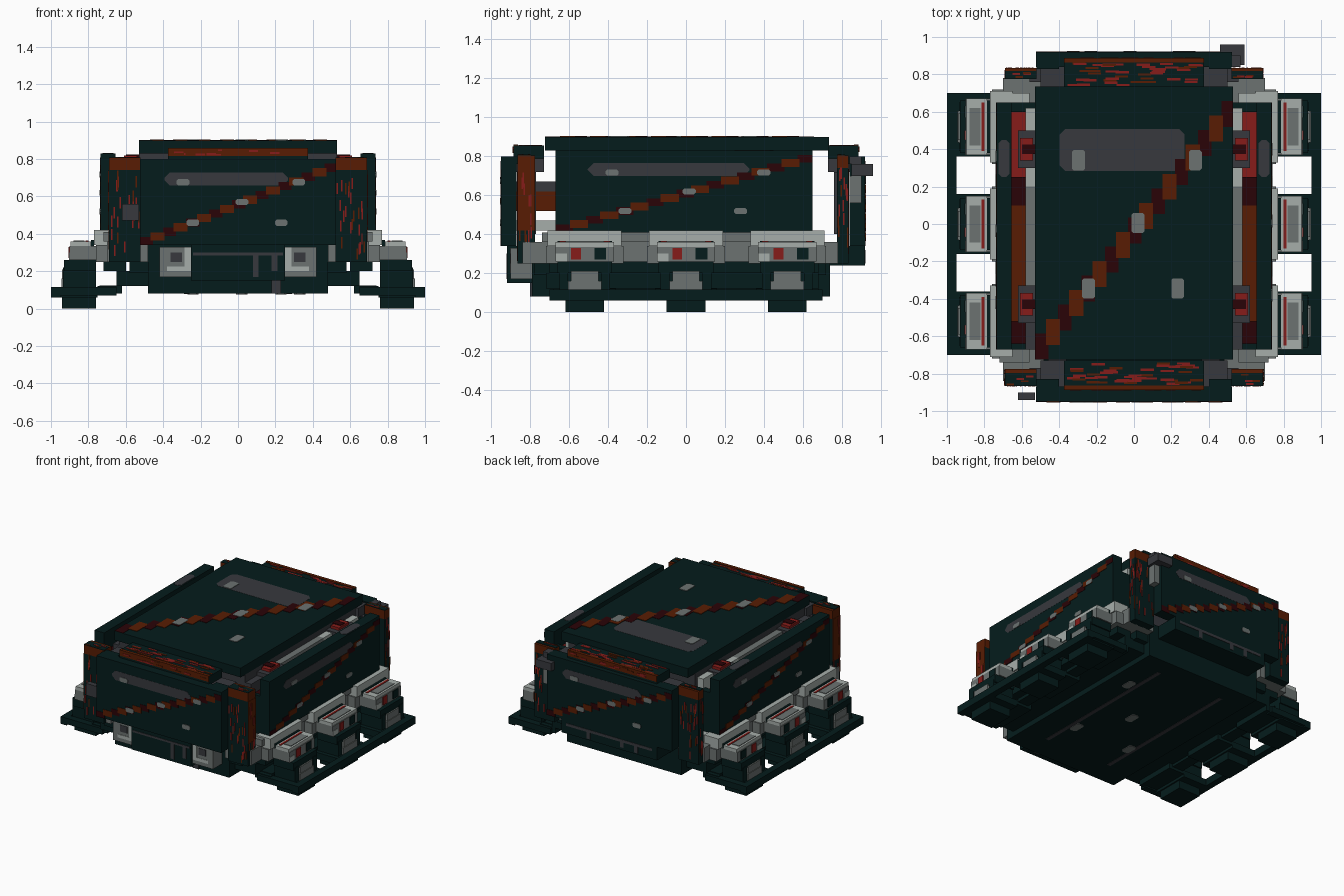
import bpy, bmesh, random
from mathutils import Matrix, Vector

if "Cube" in bpy.data.objects:
    bpy.data.objects.remove(bpy.data.objects["Cube"])

random.seed(4)
COLORS = {
    "dark teal": (0.0015, 0.0115, 0.0115), "dark grey": (0.038, 0.040, 0.047),
    "mid grey": (0.15, 0.17, 0.165), "light grey": (0.38, 0.42, 0.40),
    "rust": (0.098, 0.012, 0.001), "dark red": (0.023, 0.001, 0.002),
    "red": (0.24, 0.012, 0.010),
}
MATS = []
for n, c in COLORS.items():
    m = bpy.data.materials.new(n)
    m.diffuse_color = (*c, 1)
    m.use_nodes = True
    m.node_tree.nodes["Principled BSDF"].inputs["Base Color"].default_value = m.diffuse_color
    MATS.append(m)
TEAL, DARK, MID, LIGHT, RUST, DRED, RED = range(7)


def prism(bm, mat, lo, hi, cut=0):
    """Box from corner to corner, with its upright corners cut if asked."""
    (x0, y0, z0), (x1, y1, z1) = lo, hi
    c = cut
    if c:
        ring = [(x0 + c, y0), (x1 - c, y0), (x1, y0 + c), (x1, y1 - c),
                (x1 - c, y1), (x0 + c, y1), (x0, y1 - c), (x0, y0 + c)]
    else:
        ring = [(x0, y0), (x1, y0), (x1, y1), (x0, y1)]
    a = [bm.verts.new((x, y, z0)) for x, y in ring]
    b = [bm.verts.new((x, y, z1)) for x, y in ring]
    faces = [bm.faces.new(a[::-1]), bm.faces.new(b)]
    n = len(ring)
    for i in range(n):
        faces.append(bm.faces.new((a[i], a[(i + 1) % n], b[(i + 1) % n], b[i])))
    for f in faces:
        f.material_index = mat


def part(name, boxes, matrix=None, mirror=False):
    """One object made of boxes (material, low corner, high corner, cut)."""
    bm = bmesh.new()
    for b in boxes:
        prism(bm, *b)
    me = bpy.data.meshes.new(name)
    bm.to_mesh(me)
    bm.free()
    for m in MATS:
        me.materials.append(m)
    ob = bpy.data.objects.new(name, me)
    bpy.context.collection.objects.link(ob)
    if matrix:
        ob.matrix_world = matrix
    if mirror:
        mod = ob.modifiers.new("mirror", "MIRROR")
        mod.use_axis[0] = True
    return ob


def frame(o, u, v):
    u, v = Vector(u), Vector(v)
    m = Matrix((u, v, u.cross(v))).transposed().to_4x4()
    m.translation = o
    return m


def panel(name, o, u, v, w, h, thick):
    """Armour panel, outer face centred on o, with its painted markings."""
    t = 0.0012
    boxes = [(TEAL, (-w / 2, -h / 2, -thick), (w / 2, h / 2, 0)),
             (DARK, (-.375 * w, .19 * h, 0), (.255 * w, .345 * h, t), .03)]
    n = 17
    for i in range(n):                       # stepped diagonal stripe
        x = (-.5 + i / n) * w
        y = (-.5 + i * .905 / n) * h
        rust = i % 2
        boxes.append((RUST if rust else DRED, (x - (.004 if rust else 0), y, 0),
                      (min(x + w / n * 1.15, w / 2), y + h * .095, t * (3 if rust else 2))))
    for x, y in ((-.23, -.24), (.02, .0), (.31, .23), (-.28, .23), (.22, -.24)):
        boxes.append((MID, (x * w - .034, y * h - .037 * h, 0),
                      (x * w + .034, y * h + .037 * h, t * 4), .009))
    part(name, boxes, frame(o, u, v))


def streaks(name, o, u, v, w, h, count, slim, tall):
    """Scratches scattered over a face."""
    boxes = []
    for i in range(count):
        x, y = random.uniform(-w / 2, w / 2 - slim), random.uniform(-h / 2, h / 2 - tall)
        boxes.append((RED if i % 3 else RUST, (x, y, 0), (x + slim, y + tall, .003)))
    part(name, boxes, frame(o, u, v))


# Armour panels: lid, front, back and both sides
X, Y, Z = (1, 0, 0), (0, 1, 0), (0, 0, 1)
NX, NY = (-1, 0, 0), (0, -1, 0)
panel("lid", (0, .005, .90), X, Y, 1.06, 1.46, .07)
panel("front_panel", (0, -.95, .57), X, Z, 1.05, .46, .08)
panel("back_panel", (0, .92, .57), NX, Z, 1.05, .46, .08)
panel("right_panel", (.735, -.01, .62), Y, Z, 1.32, .42, .08)
panel("left_panel", (-.735, -.01, .62), NY, Z, 1.32, .42, .08)
part("side_panel_top_patch", [(DARK, (.665, .25, .83), (.725, .45, .832), .02)], mirror=True)

# Inner hull with grey shoulders, clamps and rusty side lining
part("inner_hull", [(DARK, (-.53, -.67, .25), (.53, .65, .83)),
                    (MID, (-.58, -.52, .42), (.58, .20, .79)),
                    (LIGHT, (-.58, .20, .42), (.58, .62, .79)),
                    (DARK, (-.58, -.67, .42), (.58, -.52, .77))])
part("side_lining", [(RUST, (.58, -.52, .40), (.655, .10, .70)),
                     (DRED, (.58, .10, .40), (.655, .25, .70)),
                     (RED, (.58, .25, .40), (.655, .60, .69)),
                     (TEAL, (.53, .60, .40), (.655, .65, .72)),
                     (DRED, (.58, -.64, .40), (.655, -.52, .69)),
                     (TEAL, (.58, -.67, .40), (.655, -.64, .70))], mirror=True)
for y in (-.43, .40):
    part("clamp", [(DARK, (.53, y - .10, .74), (.62, y + .10, .80)),
                   (RED, (.54, y - .06, .80), (.61, y + .06, .82)),
                   (DRED, (.53, y - .025, .80), (.60, y + .025, .825))], mirror=True)
# Struts between the hull and the front panel
part("front_strut", [(LIGHT, (.36, -.88, .42), (.46, -.67, .47)),
                     (RUST, (.36, -.88, .52), (.46, -.67, .62)),
                     (DARK, (.36, -.88, .62), (.46, -.67, .67))], mirror=True)

for s, tag in ((-1, "front"), (1, "back")):
    # Planks joining the lid with the end panels
    y0, y1 = sorted((s * .73, s * .885))
    part(tag + "_plank", [(TEAL, (-.375, y0, .79), (.375, y1, .855)),
                          (RUST, (-.375, s * .875 - .012, .815), (.375, s * .875 + .012, .86)),
                          (DARK, (-.50, y0, .72), (.50, y1, .79))])
    streaks(tag + "_plank_scratches", (0, s * .80, .855), X, Y, .74, .13, 42, .07, .012)
    streaks(tag + "_plank_edge_scratches", (0, s * .887, .835), (-s, 0, 0), Z,
            .74, .035, 14, .05, .010)

    # Corner posts with rust caps
    end = .865 if s < 0 else .835
    y0, y1 = sorted((s * .775, s * end))
    e0, e1 = sorted((s * (end - .018), s * .775)) if s < 0 else (.775, end - .018)
    if s < 0:
        e0, e1 = -end, -.797
    boxes = [(TEAL, (.52, y0, .25), (.69, y1, .74)),
             (RUST, (.52, y0, .74), (.69, y1, .805)),
             (TEAL, (.52, e0, .805), (.69, e1, .809)),
             (DARK, (.50, s * .80 - .04, .40), (.56, s * .80 + .03, .72)),
             (TEAL, (.40, s * .86 - .03, .76), (.52, s * .86 + .03, .80))]
    if s < 0:
        boxes.append((RUST, (.69, y0, .42), (.692, y1, .74)))
    part(tag + "_corner_post", boxes, mirror=True)
    for sx in (-1, 1):
        streaks(tag + "_post_scratches", (sx * .605, s * end, .50),
                (-s, 0, 0), Z, .16, .48, 24, .008, .06)
        streaks(tag + "_post_side_scratches", (sx * .692, (y0 + y1) / 2, .53),
                (0, sx, 0), Z, y1 - y0, .44, 14, .008, .06)
        streaks(tag + "_post_top_scratches", (sx * .605, (e0 + e1) / 2, .809),
                X, Y, .16, e1 - e0, 4, .04, .010)

# Small latches on the outside of the end panels
part("back_latch", [(DARK, (.46, .85, .70), (.59, .96, .76)),
                    (MID, (.52, .84, .56), (.57, .90, .70)),
                    (DARK, (.52, .84, .76), (.57, .90, .80))])
part("front_latch", [(DARK, (-.62, -.94, .47), (-.53, -.90, .56))])

# Chassis tub, stepped sills and bumpers
part("chassis", [(TEAL, (-.48, -.79, .08), (.48, .74, .34)),
                 (TEAL, (-.65, -.72, .12), (.65, .68, .20)),
                 (TEAL, (-.58, -.78, .19), (.58, .72, .26)),
                 (DARK, (-.29, -.6, .078), (-.26, .6, .08)),
                 (DARK, (.26, -.6, .078), (.29, .6, .08))])
part("belly_dots", [(MID, (x - .03, y - .05, .076), (x + .03, y + .05, .08), .012)
                    for x, y in ((.33, .34), (.02, 0), (-.24, -.34), (.23, -.34))])
part("front_bumper", [(TEAL, (-.25, -.92, .15), (.25, -.78, .34)),
                      (DARK, (-.24, -.923, .285), (.24, -.92, .30)),
                      (DARK, (.08, -.923, .17), (.11, -.92, .285)),
                      (DARK, (.18, -.923, .20), (.21, -.92, .285)),
                      (DARK, (.18, -.80, .08), (.23, -.79, .15))])
part("back_bumper", [(TEAL, (-.40, .72, .24), (.40, .92, .34)),
                     (DARK, (-.36, .92, .30), (.36, .923, .32)),
                     (DARK, (-.24, .92, .25), (-.21, .923, .30)),
                     (DARK, (-.12, .92, .26), (-.09, .923, .30)),
                     (DARK, (.16, .92, .25), (.19, .923, .30))])
part("front_lamp", [(MID, (.25, -.90, .17), (.42, -.78, .33)),
                    (LIGHT, (.25, -.903, .20), (.285, -.90, .33)),
                    (LIGHT, (.285, -.903, .20), (.38, -.90, .225)),
                    (DARK, (.30, -.903, .25), (.36, -.90, .30))], mirror=True)

# Grey deck around the hull
part("deck", [(MID, (.48, -.84, .25), (.70, .78, .36)),
              (MID, (.56, -.74, .36), (.72, .70, .41)),
              (LIGHT, (.56, .60, .41), (.74, .70, .414)),
              (TEAL, (.60, -.70, .20), (.72, .68, .26))], mirror=True)

# Three suspension pods on each side
for y in (-.52, 0, .52):
    part("pod", [
        (MID, (.65, y - .20, .25), (.76, y + .20, .34)),
        (LIGHT, (.65, y - .19, .34), (.77, y + .19, .42)),
        (TEAL, (.77, y - .14, .32), (.785, y + .14, .366)),
        (MID, (.75, y - .15, .26), (.90, y + .15, .335)),
        (LIGHT, (.785, y - .15, .335), (.895, y + .15, .36)),
        (MID, (.82, y - .10, .36), (.88, y + .10, .364)),
        (LIGHT, (.90, y - .15, .26), (.903, y - .09, .30)),
        (RED, (.90, y - .07, .27), (.906, y - .02, .33)),
        (TEAL, (.90, y + .05, .27), (.906, y + .11, .33)),
        (RED, (.80, y - .13, .36), (.815, y + .13, .364))], mirror=True)
    part("leg", [
        (TEAL, (.76, y - .14, .20), (.93, y + .14, .26)),
        (MID, (.78, y - .07, .16), (.94, y + .07, .21)),
        (MID, (.78, y - .085, .11), (.945, y + .085, .16)),
        (TEAL, (.76, y - .13, .10), (.935, y - .085, .22)),
        (TEAL, (.76, y + .085, .10), (.935, y + .13, .22)),
        (TEAL, (.75, y - .16, .06), (.95, y + .16, .11)),
        (TEAL, (.76, y - .10, 0), (.94, y + .10, .06)),
        (TEAL, (.62, y - .16, .08), (.75, y + .16, .12))], mirror=True)

# Outer rail tying the legs together
part("outer_rail", [(TEAL, (.95, -.70, .06), (1.0, .70, .115)),
                    (TEAL, (.65, -.70, .07), (.95, -.65, .115)),
                    (TEAL, (.65, .65, .07), (.95, .70, .115)),
                    (TEAL, (.65, -.65, .10), (.74, .65, .125))], mirror=True)
